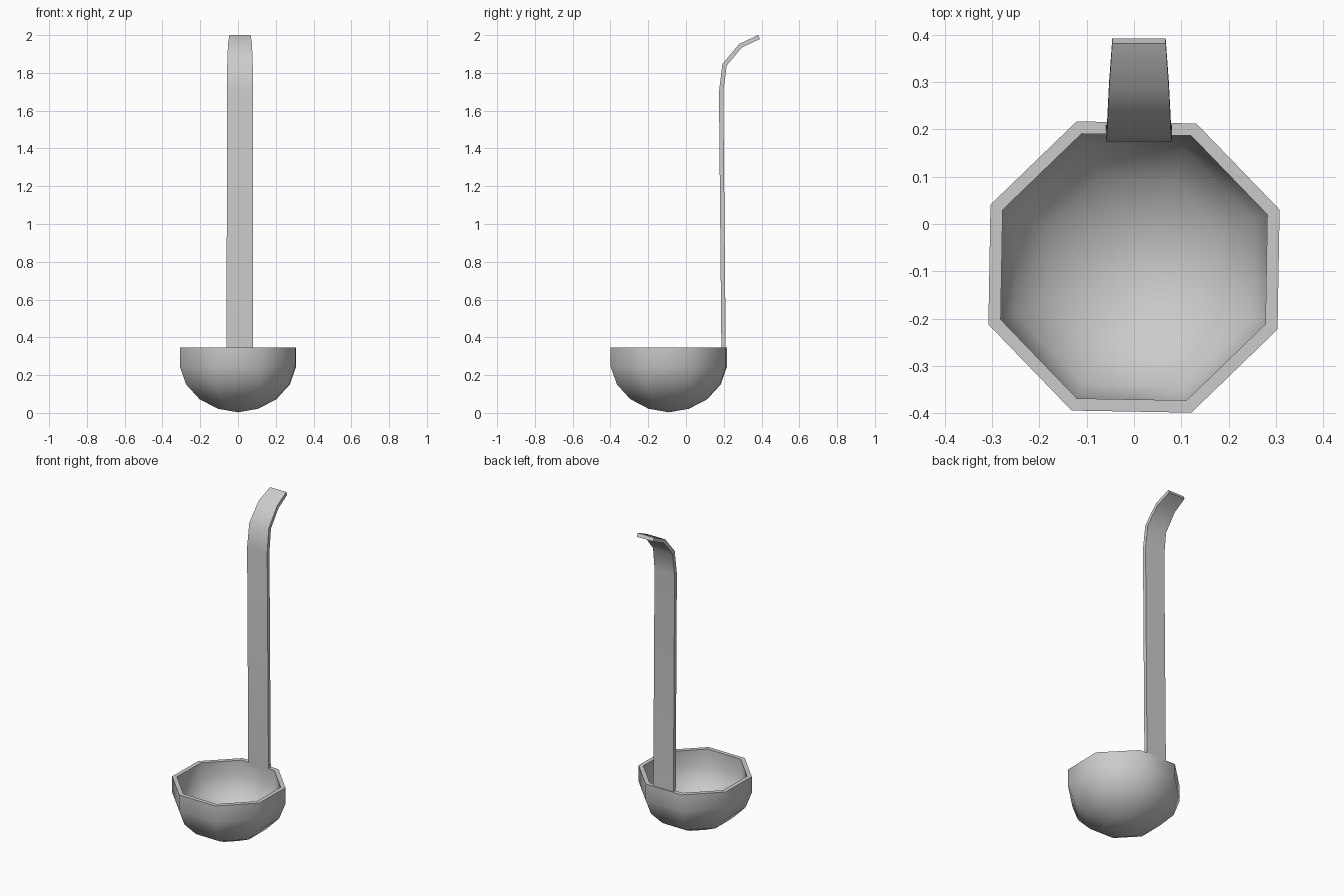
import bpy, bmesh, math
from mathutils import Vector

if "Cube" in bpy.data.objects:
    bpy.data.objects.remove(bpy.data.objects["Cube"])


def finish(bm, name):
    bmesh.ops.remove_doubles(bm, verts=bm.verts, dist=1e-5)
    bmesh.ops.recalc_face_normals(bm, faces=bm.faces)
    mesh = bpy.data.meshes.new(name)
    bm.to_mesh(mesh)
    bm.free()
    ob = bpy.data.objects.new(name, mesh)
    bpy.context.collection.objects.link(ob)
    bpy.ops.object.select_all(action='DESELECT')
    ob.select_set(True)
    bpy.context.view_layer.objects.active = ob
    bpy.ops.object.shade_smooth_by_angle(angle=math.radians(50))
    return ob


# Bowl: eight-sided lathe, (radius, z) from outer bottom over the rim to inner bottom
profile = [(0, 0.003), (0.115, 0.022), (0.218, 0.072), (0.295, 0.15),
           (0.331, 0.245), (0.331, 0.345), (0.303, 0.345), (0.303, 0.25),
           (0.271, 0.167), (0.201, 0.096), (0.107, 0.049), (0, 0.031)]
SIDES, CENTRE_Y, TURN = 8, -0.091, math.radians(21.5)
bm = bmesh.new()
rings = []
for r, z in profile:
    angles = [TURN + 2 * math.pi * i / SIDES for i in range(SIDES)]
    n = angles if r > 0 else [0]
    rings.append([bm.verts.new((r * math.cos(a), CENTRE_Y + r * math.sin(a), z)) for a in n])
for a, b in zip(rings, rings[1:]):
    for i in range(SIDES):
        j = (i + 1) % SIDES
        quad = [a[i % len(a)], a[j % len(a)], b[j % len(b)], b[i % len(b)]]
        bm.faces.new(list(dict.fromkeys(quad)))
finish(bm, "bowl")

# Handle: flat strip rising from the back of the rim, hooked backwards at the top
# (y, z, left x, right x)
path = [(0.199, 0.325, -0.06, 0.08), (0.186, 1.70, -0.059, 0.08),
        (0.204, 1.843, -0.057, 0.078), (0.289, 1.944, -0.053, 0.074),
        (0.387, 1.99, -0.046, 0.067)]
HALF = 0.0115
pts = [Vector(p[:2]) for p in path]
bm = bmesh.new()
sections = []
for i, (y, z, x0, x1) in enumerate(path):
    dirs = [(pts[k + 1] - pts[k]).normalized() for k in (i - 1, i) if 0 <= k < len(pts) - 1]
    t = sum(dirs, Vector((0, 0))).normalized()
    off = Vector((t.y, -t.x)) * HALF / t.dot(dirs[0])
    sections.append([bm.verts.new((x, y + s * off.x, z + s * off.y))
                     for x, s in ((x0, -1), (x1, -1), (x1, 1), (x0, 1))])
for a, b in zip(sections, sections[1:]):
    for i in range(4):
        j = (i + 1) % 4
        bm.faces.new((a[i], a[j], b[j], b[i]))
bm.faces.new(sections[0])
bm.faces.new(sections[-1])
finish(bm, "handle")
